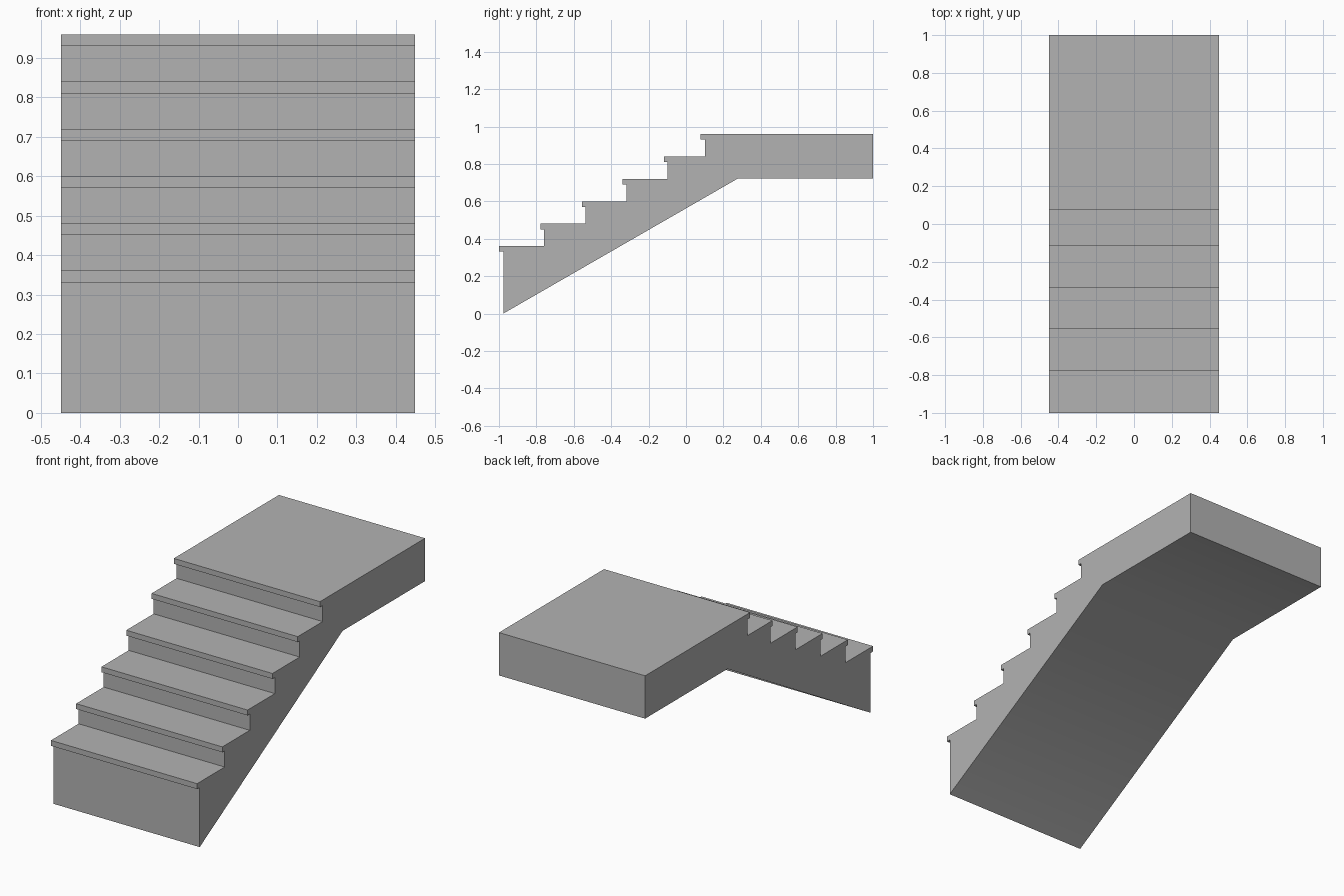
import bpy
import bmesh
import math

cube = bpy.data.objects.get("Cube")
if cube:
    bpy.data.objects.remove(cube, do_unlink=True)

HALF_WIDTH = 0.449
LIP = 0.03                      # height of each tread nosing
RISERS = [-0.977, -0.758, -0.538, -0.318, -0.1, 0.102]
NOSINGS = [-1.0, -0.779, -0.557, -0.339, -0.117, 0.078]
FIRST_TOP, TOP = 0.361, 0.96
STEP = (TOP - FIRST_TOP) / (len(RISERS) - 1)

# Material
concrete = bpy.data.materials.new("concrete_grey")
concrete.use_nodes = True
grey = (0.45, 0.45, 0.45, 1.0)
concrete.diffuse_color = grey
concrete.node_tree.nodes["Principled BSDF"].inputs["Base Color"].default_value = grey

# Side profile: each step is a riser, an overhanging nosing and a tread
profile = [(RISERS[0], 0.0)]
for i, (riser, nosing) in enumerate(zip(RISERS, NOSINGS)):
    top = FIRST_TOP + i * STEP
    if i:
        profile.append((riser, top - STEP))
    profile += [(riser, top - LIP), (nosing, top - LIP), (nosing, top)]

# Landing slab, then its underside back to the sloping soffit
profile += [(1.0, TOP), (1.0, 0.722), (0.277, 0.722)]

# Extrude the profile across the width of the flight
bm = bmesh.new()
side = bm.faces.new([bm.verts.new((-HALF_WIDTH, y, z)) for y, z in profile])
extruded = bmesh.ops.extrude_face_region(bm, geom=[side])["geom"]
bmesh.ops.translate(bm, vec=(2 * HALF_WIDTH, 0, 0),
                    verts=[g for g in extruded if isinstance(g, bmesh.types.BMVert)])
if not side.is_valid or len(bm.faces) < len(profile) + 2:
    bmesh.ops.holes_fill(bm, edges=[e for e in bm.edges if e.is_boundary], sides=0)
bmesh.ops.recalc_face_normals(bm, faces=bm.faces[:])

mesh = bpy.data.meshes.new("stair_flight")
bm.to_mesh(mesh)
bm.free()
mesh.materials.append(concrete)
stairs = bpy.data.objects.new("stair_flight", mesh)
bpy.context.collection.objects.link(stairs)

# Soft shading only across the shallow bend of the underside
bpy.ops.object.select_all(action="DESELECT")
stairs.select_set(True)
bpy.context.view_layer.objects.active = stairs
bpy.ops.object.shade_smooth_by_angle(angle=math.radians(32))
